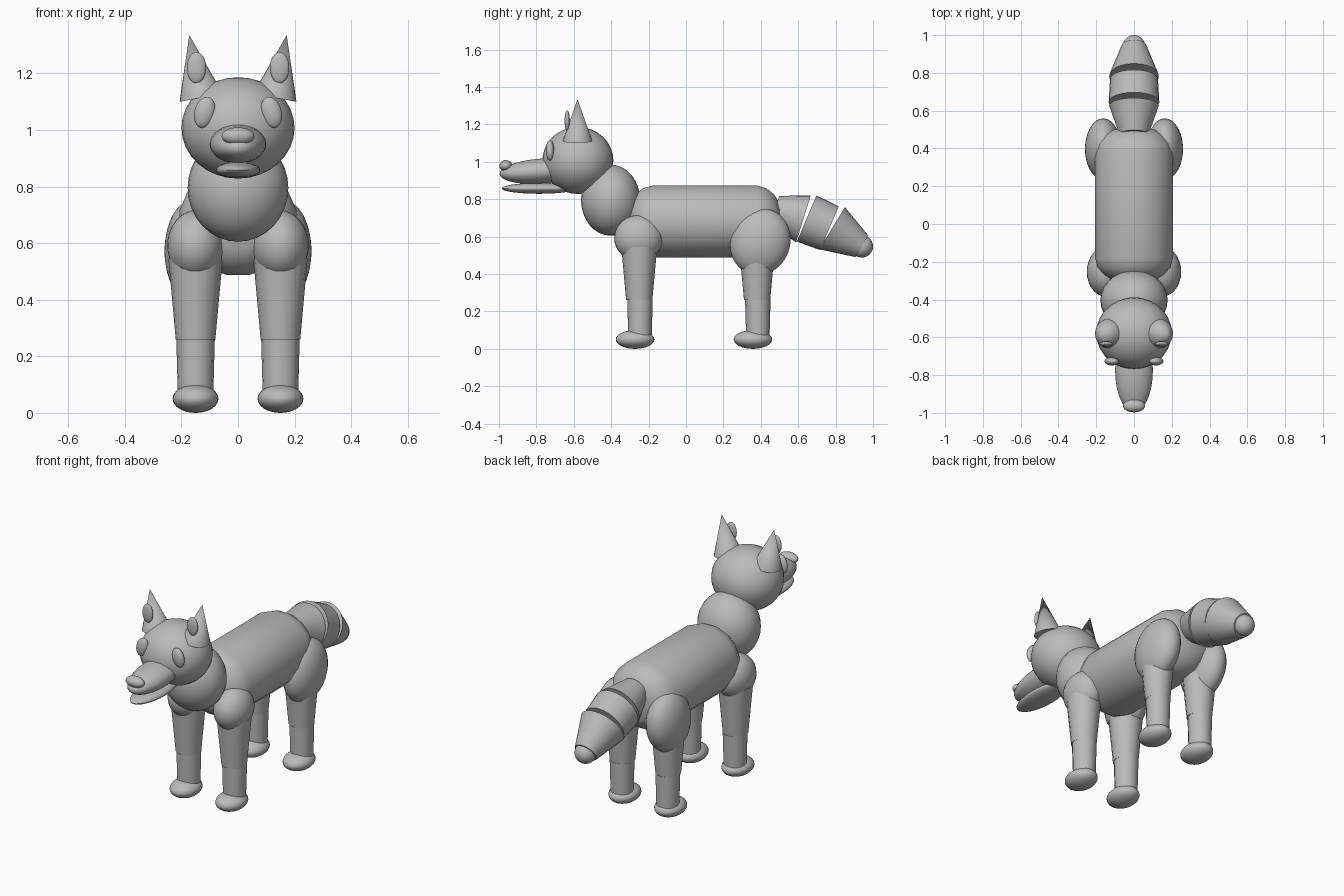
import bpy, bmesh, math
from mathutils import Vector, Matrix

cube = bpy.data.objects.get("Cube")
if cube:
    bpy.data.objects.remove(cube, do_unlink=True)

grey = bpy.data.materials.new("plain grey")
grey.use_nodes = True
grey.diffuse_color = (0.5, 0.5, 0.5, 1)
grey.node_tree.nodes["Principled BSDF"].inputs["Base Color"].default_value = (0.5, 0.5, 0.5, 1)


def finish(name, bm, matrix):
    """Turn a bmesh into a smooth-shaded object with sharp rims."""
    bm.transform(matrix)
    bmesh.ops.recalc_face_normals(bm, faces=bm.faces)
    mesh = bpy.data.meshes.new(name)
    bm.to_mesh(mesh)
    bm.free()
    mesh.shade_smooth()
    mesh.set_sharp_from_angle(angle=math.radians(40))
    mesh.materials.append(grey)
    obj = bpy.data.objects.new(name, mesh)
    bpy.context.scene.collection.objects.link(obj)
    return obj


def ball(name, centre, radii, axis="X", tilt=0):
    bm = bmesh.new()
    bmesh.ops.create_uvsphere(bm, u_segments=28, v_segments=16, radius=1)
    turn = Matrix.Rotation(math.radians(tilt), 4, axis)
    return finish(name, bm, Matrix.Translation(centre) @ turn @ Matrix.Diagonal((*radii, 1)))


def taper(name, start, end, r_start, r_end, sides=16):
    """Capped cone or cylinder running from start to end."""
    start, end = Vector(start), Vector(end)
    axis = end - start
    bm = bmesh.new()
    bmesh.ops.create_cone(bm, cap_ends=True, segments=sides, radius1=r_start,
                          radius2=r_end, depth=axis.length)
    bmesh.ops.remove_doubles(bm, verts=bm.verts, dist=0.0001)
    turn = axis.to_track_quat("Z", "Y").to_matrix().to_4x4()
    return finish(name, bm, Matrix.Translation((start + end) / 2) @ turn)


# Barrel body with rounded-off ends
bm = bmesh.new()
profile = [(-0.30, 0.11), (-0.27, 0.16), (-0.23, 0.195), (-0.18, 0.21),
           (0.38, 0.21), (0.43, 0.195), (0.47, 0.16), (0.50, 0.11)]
sides = 16
rings = []
for y, r in profile:
    angles = [(i + 0.5) * math.tau / sides for i in range(sides)]
    rings.append([bm.verts.new((r * math.cos(a), y, r * 0.935 * math.sin(a))) for a in angles])
for a, b in zip(rings, rings[1:]):
    for i in range(sides):
        j = (i + 1) % sides
        bm.faces.new((a[i], a[j], b[j], b[i]))
bm.faces.new(rings[0])
bm.faces.new(rings[-1])
finish("body", bm, Matrix.Translation((0, 0, 0.68)))

# Neck, head and muzzle
ball("neck", (0, -0.403, 0.795), (0.178, 0.158, 0.19))
ball("head", (0, -0.578, 1.007), (0.2, 0.19, 0.179))
ball("snout", (0, -0.775, 0.95), (0.1, 0.222, 0.067), "X", 4)
ball("lower_jaw", (0, -0.785, 0.858), (0.078, 0.2, 0.029))
ball("nose", (0, -0.963, 0.978), (0.058, 0.034, 0.031))

# Paired parts, mirrored left and right
for side, s in (("left", 1), ("right", -1)):
    ball(f"{side}_eye", (s * 0.118, -0.727, 1.062), (0.036, 0.022, 0.056), "Y", -s * 15)
    taper(f"{side}_ear", (s * 0.13, -0.58, 1.114), (s * 0.172, -0.58, 1.335), 0.078, 0, 24)
    ball(f"{side}_inner_ear", (s * 0.147, -0.635, 1.22), (0.034, 0.014, 0.055))
    ball(f"{side}_shoulder", (s * 0.15, -0.253, 0.592), (0.1, 0.131, 0.123))
    ball(f"{side}_hip", (s * 0.163, 0.397, 0.572), (0.097, 0.16, 0.18), "X", -20)
    for end, y in (("front", -0.25), ("hind", 0.38)):
        x = s * 0.15
        taper(f"{side}_{end}_upper_leg", (x, y, 0.26), (x, y, 0.545), 0.07, 0.096)
        taper(f"{side}_{end}_lower_leg", (x, y + 0.004, 0.04), (x, y + 0.004, 0.26), 0.062, 0.068)
        ball(f"{side}_{end}_paw", (x, y - 0.022, 0.05), (0.081, 0.103, 0.05))

# Drooping tail of three tapered sections and a round tip
taper("tail_base", (0, 0.475, 0.743), (0, 0.628, 0.695), 0.078, 0.132, 24)
taper("tail_middle", (0, 0.645, 0.697), (0, 0.767, 0.645), 0.134, 0.127, 24)
taper("tail_end", (0, 0.781, 0.645), (0, 0.94, 0.548), 0.132, 0.067, 24)
ball("tail_tip", (0, 0.94, 0.548), (0.06, 0.06, 0.06))
